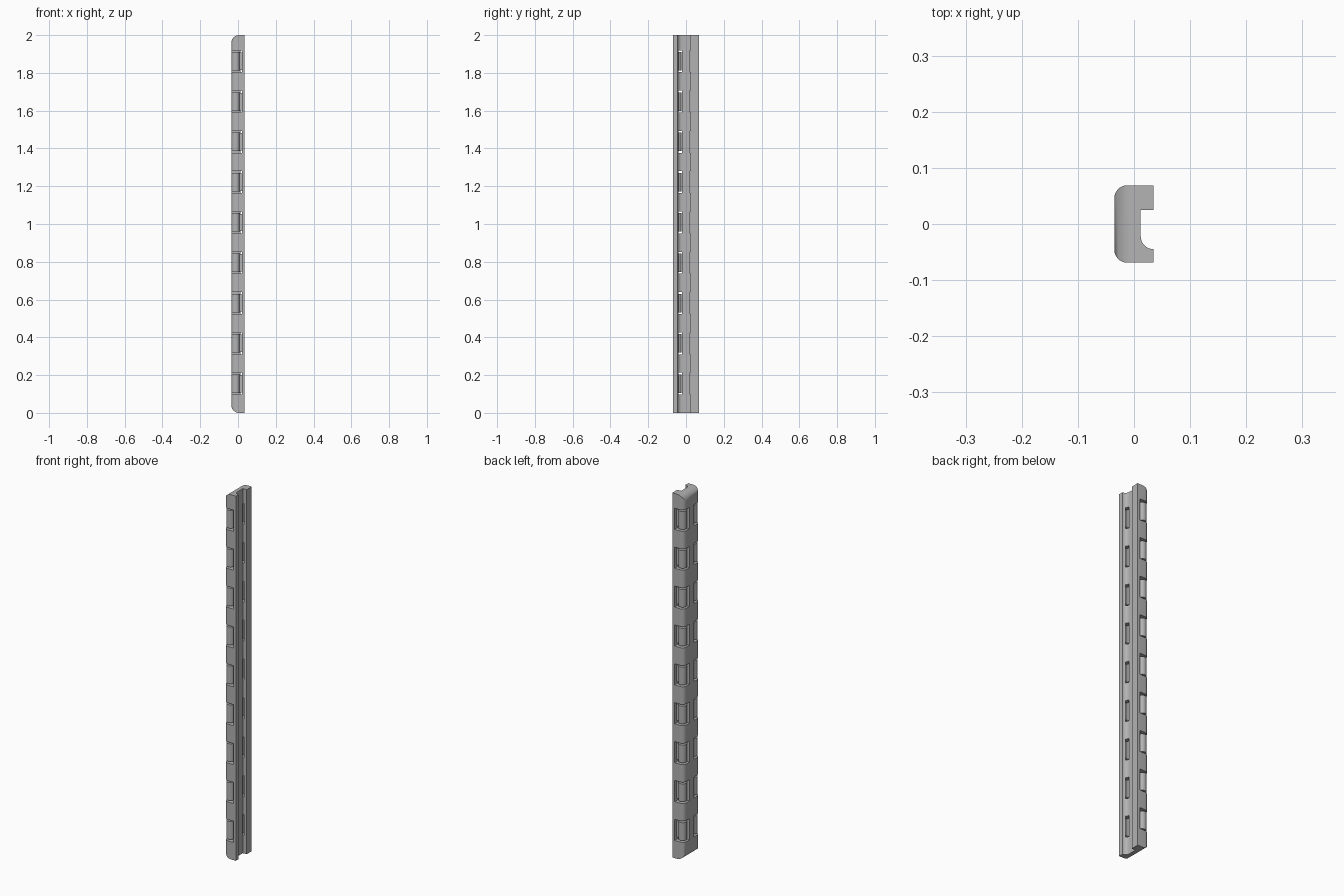
import bpy
import bmesh
from math import sin, cos, pi

old = bpy.data.objects.get("Cube")
if old:
    bpy.data.objects.remove(old, do_unlink=True)

grey = bpy.data.materials.new("mid_grey")
grey.use_nodes = True
colour = (0.45, 0.45, 0.45, 1)
grey.diffuse_color = colour
grey.node_tree.nodes["Principled BSDF"].inputs["Base Color"].default_value = colour


def arc(cx, cy, r, start, end, n=8):
    """Points on an arc, angles in quarter turns."""
    turns = [(start + (end - start) * i / n) * pi / 2 for i in range(n + 1)]
    return [(cx + r * cos(t), cy + r * sin(t)) for t in turns]


def prism(name, points, low, high, axis="z"):
    """Extrude an outline along z or y."""
    bm = bmesh.new()
    place = (lambda a, b: (a, b, low)) if axis == "z" else (lambda a, b: (a, low, b))
    face = bm.faces.new([bm.verts.new(place(a, b)) for a, b in points])
    out = bmesh.ops.extrude_face_region(bm, geom=[face])
    step = (0, 0, high - low) if axis == "z" else (0, high - low, 0)
    moved = [v for v in out["geom"] if isinstance(v, bmesh.types.BMVert)]
    bmesh.ops.translate(bm, vec=step, verts=moved)
    bmesh.ops.recalc_face_normals(bm, faces=bm.faces)
    mesh = bpy.data.meshes.new(name)
    bm.to_mesh(mesh)
    bm.free()
    mesh.materials.append(grey)
    obj = bpy.data.objects.new(name, mesh)
    bpy.context.collection.objects.link(obj)
    return obj


def box(name, x0, x1, y0, y1, z0, z1):
    return prism(name, [(x0, y0), (x1, y0), (x1, y1), (x0, y1)], z0, z1)


def smooth(obj):
    bpy.ops.object.select_all(action="DESELECT")
    obj.select_set(True)
    bpy.context.view_layer.objects.active = obj
    bpy.ops.object.shade_smooth_by_angle(angle=0.6)


def cut(target, cutter, operation):
    mod = target.modifiers.new("cut", "BOOLEAN")
    mod.operation = operation
    mod.solver = "EXACT"
    mod.object = cutter
    bpy.context.view_layer.objects.active = target
    bpy.ops.object.modifier_apply(modifier=mod.name)
    bpy.data.objects.remove(cutter, do_unlink=True)


X, Y, R = 0.035, 0.069, 0.023
WALL = 0.012

# Channel rail: rounded outside, concave front lip, square back flange
profile = arc(-X + R, -Y + R, R, 2, 3)
profile += [(X, -Y)]
profile += arc(X, -0.022, R, 3, 2)
profile += [(WALL, 0.025), (X, 0.025), (X, Y)]
profile += arc(-X + R, Y - R, R, 1, 2)
rail = prism("channel_rail", profile, 0, 2)

# Rounded rail ends
ends = [(0.1, 0), (0.1, 2)] + arc(-X + 0.04, 1.96, 0.04, 1, 2) + arc(-X + 0.04, 0.04, 0.04, 2, 3)
cut(rail, prism("end_cutter", ends, -0.2, 0.2, "y"), "INTERSECT")

# Corner windows with recessed round bars
for i in range(9):
    z = 0.155 + 0.2133 * i
    for side, name in ((-1, "front"), (1, "back")):
        inner, outer = sorted((side * 0.0215, side * 0.1))
        cut(rail, box("window_cutter", -0.1, 0.02, inner, outer, z - 0.058, z + 0.058), "DIFFERENCE")
        bar = prism(f"{name}_bar_{i + 1}", arc(-X + R, side * (Y - R), R - 0.001, 0, 4, 24)[:-1],
                    z - 0.049, z + 0.049)
        smooth(bar)
        y0, y1 = sorted((side * 0.04, side * 0.052))
        box(f"{name}_bar_web_{i + 1}", 0, 0.0205, y0, y1, z - 0.046, z + 0.046)

smooth(rail)
